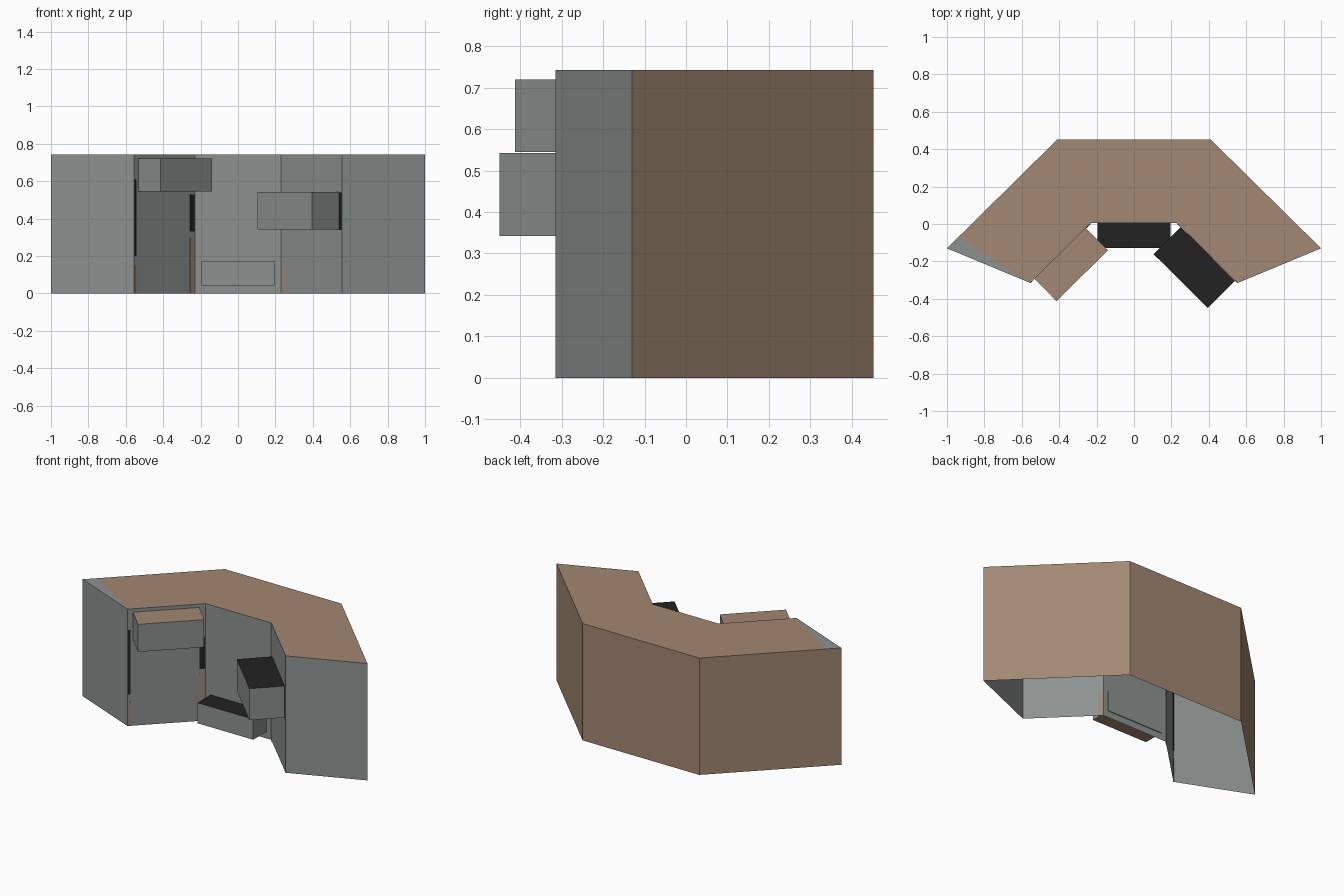
import bpy, bmesh, math
from mathutils import Vector

if "Cube" in bpy.data.objects:
    bpy.data.objects.remove(bpy.data.objects["Cube"])


def material(name, rgb):
    m = bpy.data.materials.new(name)
    m.diffuse_color = (*rgb, 1)
    m.use_nodes = True
    m.node_tree.nodes["Principled BSDF"].inputs["Base Color"].default_value = m.diffuse_color
    return m


BROWN = material("wood_brown", (0.36, 0.245, 0.17))
GRAY = material("panel_gray", (0.265, 0.29, 0.28))
BLACK = material("black", (0.016, 0.016, 0.016))
H = 0.742


def make_object(name, bm, normals=False):
    if normals:
        bmesh.ops.recalc_face_normals(bm, faces=bm.faces)
    me = bpy.data.meshes.new(name)
    bm.to_mesh(me)
    bm.free()
    for m in (BROWN, GRAY, BLACK):
        me.materials.append(m)
    ob = bpy.data.objects.new(name, me)
    bpy.context.collection.objects.link(ob)
    return ob


# Counter shell: angled ring outline, open underneath
half = [(0.23, 0.005), (0.555, -0.315), (1.0, -0.13), (0.41, 0.452)]
outline = half + [(-x, y) for x, y in reversed(half)]
bm = bmesh.new()
low = [bm.verts.new((x, y, 0)) for x, y in outline]
high = [bm.verts.new((x, y, H)) for x, y in outline]
n = len(outline)
for i in range(n):
    j = (i + 1) % n
    f = bm.faces.new((low[i], low[j], high[j], high[i]))
    # outer walls are wood, inner and end walls are gray
    f.material_index = 0 if i in (2, 3, 4) else 1
# worktop, with a gray corner along the left end
corner = bm.verts.new((-0.94, -0.071, H))
bm.faces.new(high[:5] + [corner] + high[6:])
f = bm.faces.new((corner, high[5], high[6]))
f.material_index = 1
make_object("counter_shell", bm)


def block(name, a, b, depth, z0, z1, top, bottom, side=1):
    """Box on the plan line a-b, pushed out by depth to its right side."""
    a, b = Vector(a), Vector(b)
    d = (b - a).normalized()
    out = Vector((d.y, -d.x)) * depth
    plan = [a, b, b + out, a + out]
    bm = bmesh.new()
    lo = [bm.verts.new((p.x, p.y, z0)) for p in plan]
    hi = [bm.verts.new((p.x, p.y, z1)) for p in plan]
    bm.faces.new(lo).material_index = bottom
    bm.faces.new(hi).material_index = top
    for i in range(4):
        j = (i + 1) % 4
        bm.faces.new((lo[i], lo[j], hi[j], hi[i])).material_index = side
    return make_object(name, bm, True)


# Drawers and shelf boxes on the inner walls
block("left_drawer", (-0.535, -0.29), (-0.26, -0.018), 0.172, 0.545, 0.72, 0, 2)
block("right_drawer", (0.25, -0.015), (0.54, -0.303), 0.206, 0.342, 0.542, 2, 0)
block("middle_box", (-0.195, 0.01), (0.195, 0.01), 0.137, 0.042, 0.172, 2, 0)


# Thin trim strips at the ends of the angled inner walls
def strip(name, side, t0, t1, z0, z1, mat):
    p, q = Vector((side * 0.23, 0.005)), Vector((side * 0.555, -0.315))
    a, b = p.lerp(q, t0), p.lerp(q, t1)
    d = (b - a).normalized()
    shift = Vector((d.y, -d.x)) * 0.002
    block(name, a - shift, b - shift, 0.004, z0, z1, mat, mat, mat)


strip("left_inner_wood_trim", -1, 0.01, 0.08, 0.0, 0.3, 0)
strip("left_inner_black_trim", -1, 0.01, 0.08, 0.33, 0.53, 2)
strip("left_outer_wood_trim", -1, 0.965, 0.995, 0.0, 0.15, 0)
strip("left_outer_black_trim", -1, 0.965, 0.995, 0.2, 0.61, 2)
strip("right_inner_wood_trim", 1, 0.01, 0.06, 0.0, 0.15, 0)
strip("right_outer_black_trim", 1, 0.96, 0.995, 0.34, 0.54, 2)
